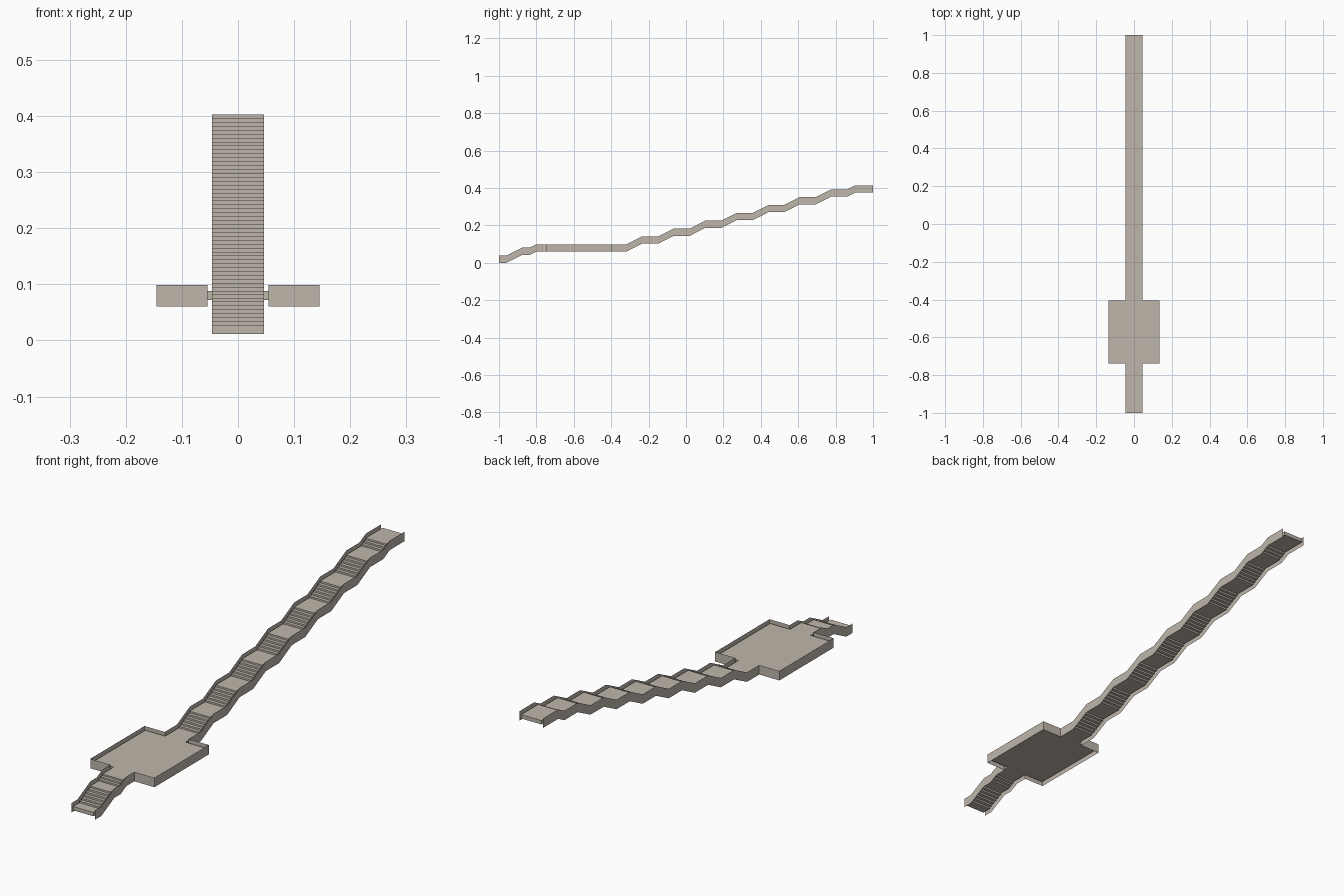
import bpy
import bmesh
from mathutils import Matrix, Vector

cube = bpy.data.objects.get("Cube")
if cube:
    bpy.data.objects.remove(cube, do_unlink=True)

# Main dimensions
STAIR_HALF = 0.046       # half width of the steps
WALL_X = 0.054           # side wall along the steps
LANDING_X = 0.145        # side wall around the wide landing
LANDING_Y = (-0.747, -0.396)
GAP = 0.009              # space between floor and wall
WALL_H = 0.0387
SLAB_Z, SLAB_T = 0.0118, 0.0157
LANDING_Z = 0.0605
RISE, RUN, PERIOD = 0.042, 0.083, 0.1685

# Flights: (start y, end y, start z, end z, number of risers)
lower = [(-0.96, -0.877, 0, RISE, 6), (-0.836, -0.798, RISE, LANDING_Z, 3)]
upper = []
for k in range(8):
    part = 0.5 if k == 7 else 1
    y, z = -0.317 + k * PERIOD, LANDING_Z + k * RISE
    upper.append((y, y + RUN * part, z, z + RISE * part, int(6 * part)))

stone = bpy.data.materials.new("warm grey stone")
stone.use_nodes = True
colour = (0.52, 0.47, 0.41, 1)
stone.diffuse_color = colour
stone.node_tree.nodes["Principled BSDF"].inputs["Base Color"].default_value = colour


def finish(name, bm):
    mesh = bpy.data.meshes.new(name)
    bm.to_mesh(mesh)
    bm.free()
    mesh.materials.append(stone)
    obj = bpy.data.objects.new(name, mesh)
    bpy.context.collection.objects.link(obj)
    return obj


def add_slab(bm, half_width, y0, y1, base):
    centre = Vector((0, (y0 + y1) / 2, base + SLAB_Z + SLAB_T / 2))
    size = Vector((half_width * 2, y1 - y0, SLAB_T))
    bmesh.ops.create_cube(bm, size=1, matrix=Matrix.Translation(centre) @ Matrix.Diagonal(size.to_4d()))


def build_stairs(name, flights, y_start, y_end):
    """Flat slabs joined by flights of thin overlapping steps."""
    bm = bmesh.new()
    y, z = y_start, flights[0][2]
    for y0, y1, z0, z1, count in flights:
        add_slab(bm, STAIR_HALF, y, y0, z0)
        tread, riser = (y1 - y0) / count, (z1 - z0) / count
        for i in range(count - 1):
            add_slab(bm, STAIR_HALF, y0 + i * tread, y0 + (i + 1) * tread, z0 + (i + 1) * riser)
        y, z = y1 - tread, z1
    add_slab(bm, STAIR_HALF, y, y_end, z)
    return finish(name, bm)


def build_wall(name, side):
    """A thin sheet that follows the flights and wraps round the landing."""
    path = [(WALL_X, -1, 0)]
    for y0, y1, z0, z1, _ in lower:
        path += [(WALL_X, y0, z0), (WALL_X, y1, z1)]
    front, back = LANDING_Y
    for x, y in ((WALL_X, front), (LANDING_X, front), (LANDING_X, back), (WALL_X, back)):
        path.append((x, y, LANDING_Z))
    for y0, y1, z0, z1, _ in upper:
        path += [(WALL_X, y0, z0), (WALL_X, y1, z1)]
    path.append((WALL_X, 1, upper[-1][3]))

    bm = bmesh.new()
    pairs = [[bm.verts.new((side * x, y, z + h)) for h in (0, WALL_H)] for x, y, z in path]
    for a, b in zip(pairs, pairs[1:]):
        corners = (a[0], b[0], b[1], a[1])
        bm.faces.new(corners if side > 0 else corners[::-1])
    return finish(name, bm)


# Steps
build_stairs("lower_stairs", lower, -1, LANDING_Y[0] + GAP)
build_stairs("upper_stairs", upper, LANDING_Y[1] - GAP, 1)

# Wide landing floor
landing = bmesh.new()
add_slab(landing, LANDING_X - GAP, LANDING_Y[0] + GAP, LANDING_Y[1] - GAP, LANDING_Z)
finish("landing_floor", landing)

# Side walls
build_wall("left_wall", 1)
build_wall("right_wall", -1)
